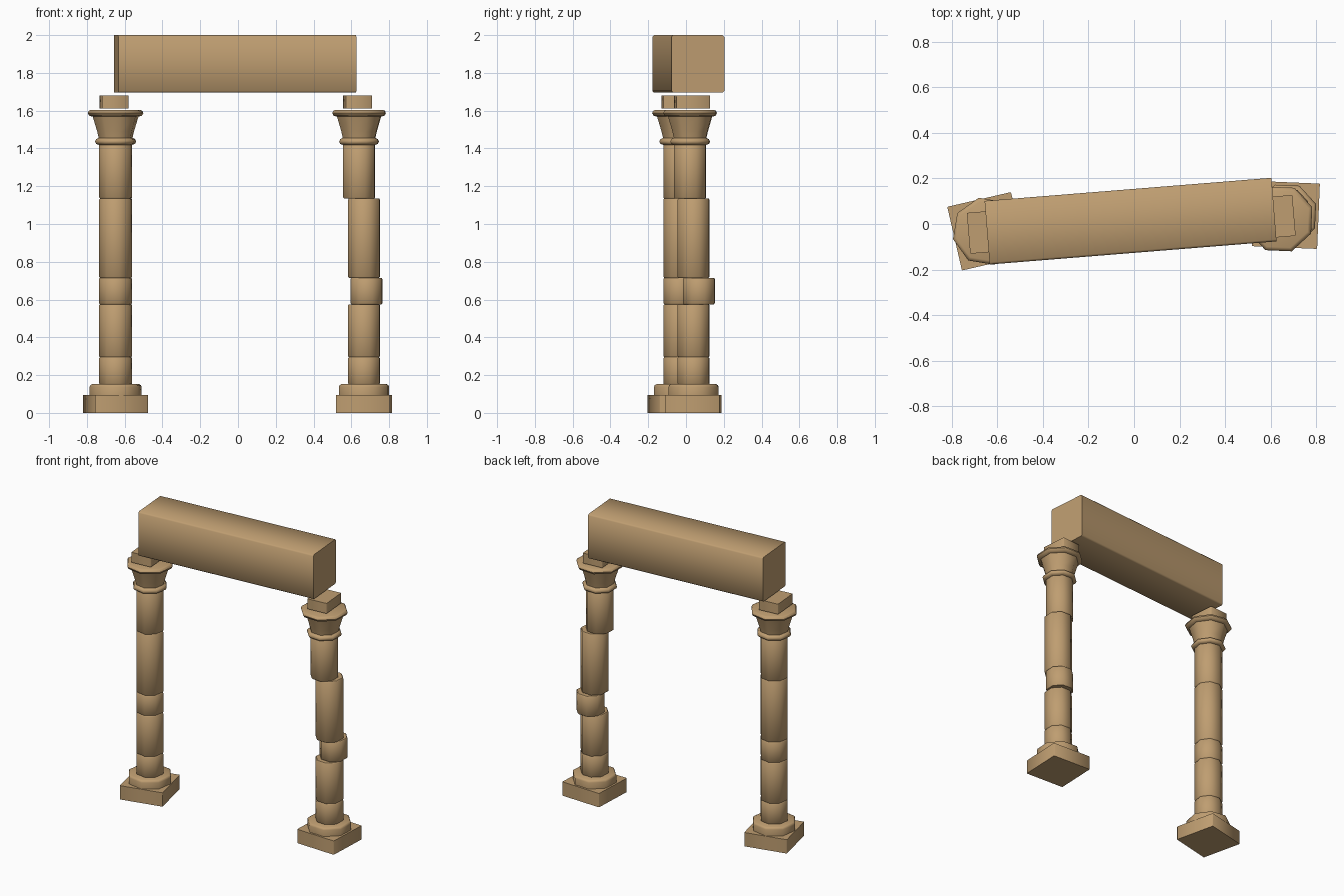
import bpy, bmesh, math
from mathutils import Matrix

if "Cube" in bpy.data.objects:
    bpy.data.objects.remove(bpy.data.objects["Cube"])

stone = bpy.data.materials.new("sandstone")
stone.diffuse_color = (0.52, 0.34, 0.165, 1)
stone.use_nodes = True
stone.node_tree.nodes["Principled BSDF"].inputs["Base Color"].default_value = stone.diffuse_color


def finish(name, bm, loc, deg, angle):
    bmesh.ops.recalc_face_normals(bm, faces=bm.faces[:])
    me = bpy.data.meshes.new(name)
    bm.to_mesh(me)
    bm.free()
    ob = bpy.data.objects.new(name, me)
    bpy.context.collection.objects.link(ob)
    ob.location = loc
    ob.rotation_euler.z = math.radians(deg)
    me.materials.append(stone)
    bpy.ops.object.select_all(action='DESELECT')
    ob.select_set(True)
    bpy.context.view_layer.objects.active = ob
    bpy.ops.object.shade_smooth_by_angle(angle=math.radians(angle))
    return ob


def box(name, size, loc, deg, axis, bevel):
    """Block whose edges along one axis are slightly worn."""
    bm = bmesh.new()
    bmesh.ops.create_cube(bm, size=1, matrix=Matrix.Diagonal((*size, 1)))
    edges = [e for e in bm.edges
             if abs((e.verts[0].co - e.verts[1].co)[axis]) > 1e-4]
    bmesh.ops.bevel(bm, geom=edges, offset=bevel, segments=1, affect='EDGES')
    return finish(name, bm, loc, deg, 50)


def turned(name, profile, x, y, deg, sides=8):
    """Eight-sided turned stone from (radius, height) points."""
    bm = bmesh.new()
    rings = [[bm.verts.new((r * math.cos(2 * math.pi * i / sides),
                            r * math.sin(2 * math.pi * i / sides), z))
              for i in range(sides)] for r, z in profile]
    for a, b in zip(rings, rings[1:]):
        for i in range(sides):
            j = (i + 1) % sides
            bm.faces.new((a[i], a[j], b[j], b[i]))
    bm.faces.new(rings[0][::-1])
    bm.faces.new(rings[-1])
    return finish(name, bm, (x, y, 0), deg, 48)


HEIGHTS = [0.15, 0.295, 0.575, 0.715, 1.135, 1.425]
CAPITAL = [(0.088, 1.418), (0.106, 1.424), (0.112, 1.436), (0.106, 1.449),
           (0.092, 1.456), (0.100, 1.49), (0.124, 1.568), (0.143, 1.573),
           (0.151, 1.587), (0.146, 1.599), (0.134, 1.604)]


def column(side, x, y, plinth_deg, deg, shifts):
    # square plinth and chamfered base
    box(side + "_plinth", (0.287, 0.287, 0.095), (x, y, 0.0475), plinth_deg, 2, 0.003)
    turned(side + "_base", [(0.141, 0.095), (0.141, 0.138), (0.137, 0.147),
                            (0.128, 0.152)], x, y, deg)
    # stacked drums, some slipped sideways
    for k, (dx, dy) in enumerate(shifts):
        a, b = HEIGHTS[k], HEIGHTS[k + 1]
        turned(f"{side}_drum_{k + 1}",
               [(0.085, a), (0.09, a + 0.006), (0.09, b - 0.006), (0.085, b)],
               x + dx, y + dy, deg)
    # capital follows the top drum
    dx, dy = shifts[-1]
    turned(side + "_capital", CAPITAL, x + dx, y + dy, deg)


column("left", -0.648, -0.032, 13, 13, [(0, 0)] * 5)
column("right", 0.667, 0.04, -2.4, 20,
       [(0, 0), (0, 0), (0.013, 0.028), (0, 0), (-0.026, -0.018)])

# bearing blocks and lintel
for side, x, y in (("left", -0.657, -0.035), ("right", 0.633, 0.032)):
    box(side + "_bearing_block", (0.14, 0.18, 0.07), (x, y, 1.646), 4.8, 2, 0.003)
box("lintel", (1.264, 0.28, 0.305), (-0.015, 0.0125, 1.8475), 4.6, 0, 0.009)
